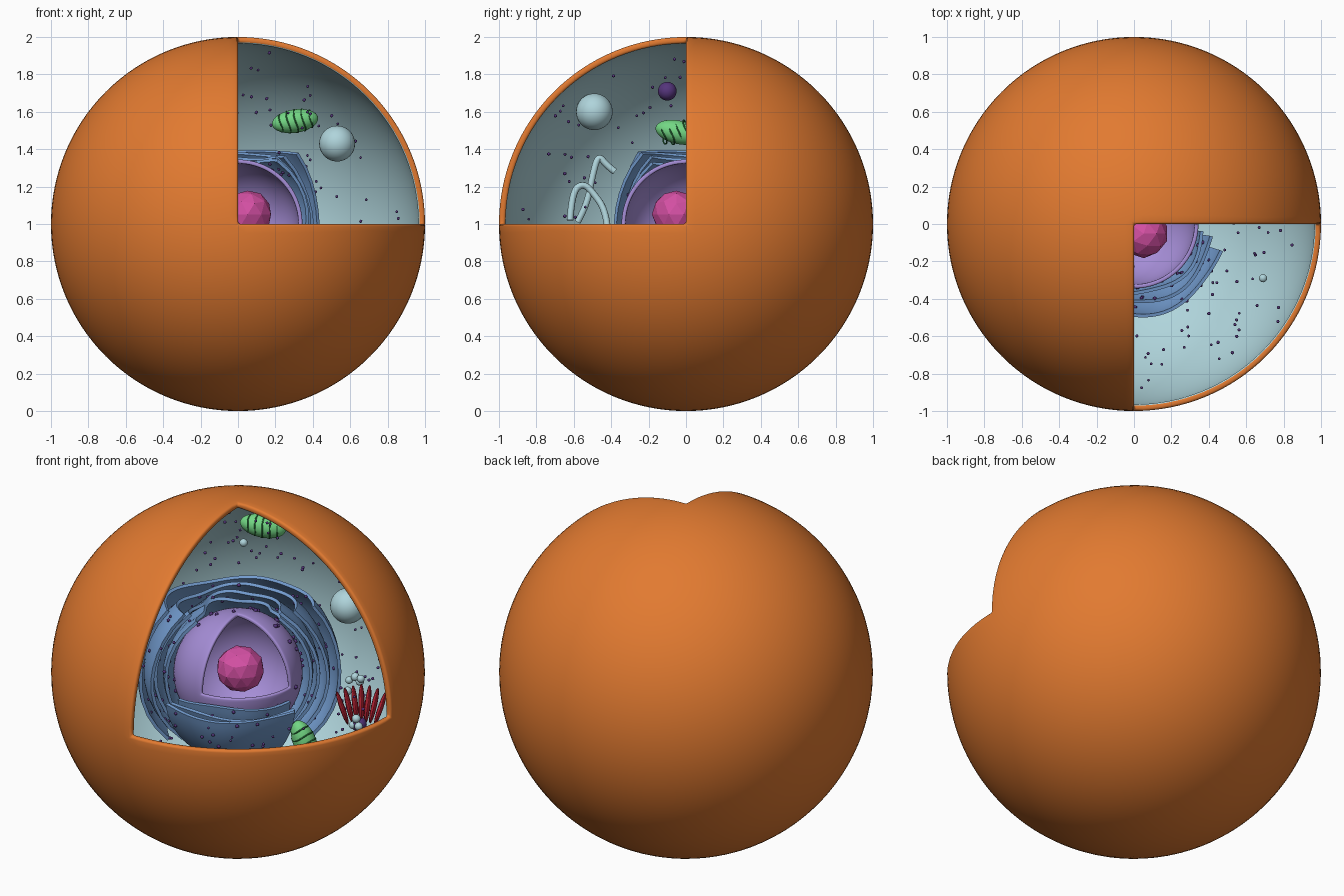
import bpy, bmesh, math, random
from mathutils import Vector, Matrix, Euler

if "Cube" in bpy.data.objects:
    bpy.data.objects.remove(bpy.data.objects["Cube"])

random.seed(4)
C = Vector((0, 0, 1))  # centre of the cell


def mat(name, rgb):
    m = bpy.data.materials.new(name)
    m.diffuse_color = (*rgb, 1)
    m.use_nodes = True
    m.node_tree.nodes["Principled BSDF"].inputs["Base Color"].default_value = m.diffuse_color
    return m


ORANGE = mat("orange membrane", (0.76, 0.195, 0.03))
PALE = mat("pale blue", (0.43, 0.66, 0.71))
PURPLE = mat("lilac", (0.38, 0.27, 0.68))
PINK = mat("pink", (0.66, 0.08, 0.37))
BLUE = mat("sheet blue", (0.17, 0.33, 0.62))
GREEN = mat("green", (0.17, 0.68, 0.23))
DARK_GREEN = mat("dark green", (0.03, 0.22, 0.06))
RED = mat("red", (0.58, 0.02, 0.04))
VIOLET = mat("dark violet", (0.09, 0.035, 0.2))


def finish(name, bm, mats, smooth=True, mods=(), loc=(0, 0, 0), rot=(0, 0, 0)):
    me = bpy.data.meshes.new(name)
    bm.to_mesh(me)
    bm.free()
    ob = bpy.data.objects.new(name, me)
    bpy.context.collection.objects.link(ob)
    ob.location, ob.rotation_euler = loc, rot
    for m in mats:
        me.materials.append(m)
    bpy.context.view_layer.objects.active = ob
    for o in bpy.context.selected_objects:
        o.select_set(False)
    ob.select_set(True)
    for kind, props in mods:
        md = ob.modifiers.new(kind.title(), kind)
        for k, v in props.items():
            setattr(md, k, v)
        bpy.ops.object.modifier_apply(modifier=md.name)
    if smooth:
        bpy.ops.object.shade_smooth_by_angle(angle=math.radians(50))
    return ob


def in_opening(p):
    return p.x > 0 and p.y < 0 and p.z > 0


def cut_shell(name, r, thick, round_, cuts, mats):
    """Hollow sphere with one octant removed and a rounded rim."""
    bm = bmesh.new()
    bmesh.ops.create_cube(bm, size=2)
    bmesh.ops.subdivide_edges(bm, edges=bm.edges[:], cuts=cuts, use_grid_fill=True)
    for v in bm.verts:
        v.co = Vector([math.tan(c * math.pi / 4) for c in v.co]).normalized() * r
    gone = [f for f in bm.faces if in_opening(f.calc_center_median())]
    bmesh.ops.delete(bm, geom=gone, context='FACES')
    finish(name, bm, mats, mods=[
        ('SOLIDIFY', dict(thickness=thick, offset=-1, material_offset=len(mats) - 1)),
        ('BEVEL', dict(width=round_, segments=3, limit_method='ANGLE',
                       angle_limit=math.radians(50), use_clamp_overlap=False))], loc=C)


def ball(name, p, r, m, scale=(1, 1, 1)):
    bm = bmesh.new()
    bmesh.ops.create_uvsphere(bm, u_segments=32, v_segments=16, radius=r)
    bmesh.ops.scale(bm, vec=scale, verts=bm.verts)
    return finish(name, bm, [m], loc=p)


def dots(name, points, r, m, sub=1):
    bm = bmesh.new()
    for p in points:
        bmesh.ops.create_icosphere(bm, subdivisions=sub, radius=r * random.uniform(0.85, 1.15),
                                   matrix=Matrix.Translation(p))
    finish(name, bm, [m], loc=C)


def tube(name, pts, r, m):
    cu = bpy.data.curves.new(name, 'CURVE')
    cu.dimensions = '3D'
    cu.bevel_depth, cu.bevel_resolution, cu.use_fill_caps = r, 3, True
    sp = cu.splines.new('NURBS')
    sp.points.add(len(pts) - 1)
    for q, p in zip(sp.points, pts):
        q.co = (*p, 1)
    sp.use_endpoint_u, sp.order_u = True, 3
    cu.materials.append(m)
    bpy.context.collection.objects.link(bpy.data.objects.new(name, cu))


# Outer membrane, nucleus and faceted nucleolus
cut_shell("cell_membrane", 1.0, 0.035, 0.013, 31, [ORANGE, PALE])
cut_shell("nucleus", 0.345, 0.022, 0.008, 23, [PURPLE])
bm = bmesh.new()
bmesh.ops.create_icosphere(bm, subdivisions=2, radius=0.128)
for v in bm.verts:
    v.co *= random.uniform(0.97, 1.03)
finish("nucleolus", bm, [PINK], smooth=False, loc=(0.052, -0.052, 1.052))


# Folded sheets wrapped round the nucleus
def sheet_point(r, az, z, phase):
    a = math.radians(az)
    rr = r + 0.011 * math.sin(5 * a + phase) + 0.006 * math.sin(9 * z + phase)
    h = math.sqrt(max(rr * rr - z * z, 0.01))
    return Vector((h * math.cos(a), h * math.sin(a), z + 0.01 * math.sin(3 * a + phase)))


def sheet(name, r, az0, az1, z0, z1, phase):
    bm = bmesh.new()
    nu, nv = 48, 10
    rows = [[bm.verts.new(sheet_point(r, az0 + (az1 - az0) * i / nu, z0 + (z1 - z0) * j / nv, phase))
             for j in range(nv + 1)] for i in range(nu + 1)]
    for i in range(nu):
        for j in range(nv):
            bm.faces.new((rows[i][j], rows[i + 1][j], rows[i + 1][j + 1], rows[i][j + 1]))
    finish(name, bm, [BLUE], mods=[('SOLIDIFY', dict(thickness=0.018, offset=0))], loc=C)


SHEETS = [(0.39, 22, 232, -0.30, 0.33), (0.435, 28, 226, -0.34, 0.355),
          (0.485, 34, 232, -0.36, 0.37), (0.54, 38, 222, -0.38, 0.38),
          (0.385, -110, -6, -0.33, -0.05), (0.435, -112, -9, -0.35, -0.08),
          (0.487, -108, -17, -0.37, -0.06)]
on_sheets = []
for i, s in enumerate(SHEETS):
    sheet(f"folded_sheet_{i + 1}", *s, i * 1.3)
    for _ in range(60 if i < 4 else 35):
        az, z = random.uniform(s[1], s[2]), random.uniform(s[3], s[4])
        on_sheets.append(sheet_point(s[0] + random.choice((-0.011, 0.011)), az, z, i * 1.3))
dots("sheet_granules", on_sheets, 0.010, VIOLET)


# Granules on the nucleus and loose in the cell
def scatter(n, lo, hi):
    out = []
    while len(out) < n:
        d = Vector([random.gauss(0, 1) for _ in range(3)]).normalized()
        if not in_opening(d):
            out.append(d * random.uniform(lo, hi))
    return out


dots("nucleus_pores", scatter(60, 0.346, 0.35), 0.012, VIOLET)
dots("loose_granules", scatter(290, 0.62, 0.94), 0.009, VIOLET)


# Ridged green capsules
def capsule(name, loc, rot):
    ball(name, loc, 0.125, GREEN, (1, 0.5, 0.5)).rotation_euler = rot
    M = Matrix.Translation(loc) @ Euler(rot).to_matrix().to_4x4()
    for k in range(5):
        x = -0.08 + 0.04 * k
        h = 0.0625 * math.sqrt(1 - (x / 0.125) ** 2)
        pts = []
        for j in range(17):
            a = 2 * math.pi * j / 16
            xx = x + 0.008 * math.sin(2 * a)
            pts.append(M @ Vector((xx, h * math.cos(a), h * math.sin(a))))
        tube(f"{name}_ridge_{k + 1}", pts, 0.004, DARK_GREEN)


capsule("green_capsule_back", (0.305, 0.6, 1.55), (0.3, -0.15, 0.1))
capsule("green_capsule_left", (-0.68, -0.04, 1.49), (0, -0.2, math.pi / 2 + 0.05))
bpy.data.objects["green_capsule_left"].rotation_euler = (0, 0.22, math.pi / 2)
capsule("green_capsule_upper", (-0.25, 0.59, 1.57), (0, 0.2, 0.55))
capsule("green_capsule_lower", (0.33, 0.15, 0.62), (0, 1.2, 0.4))

# Large vesicles
ball("vesicle_right", (0.53, 0.27, 1.43), 0.096, PALE)
ball("vesicle_left", (-0.4, -0.49, 1.6), 0.098, PALE)
ball("violet_body_left", (-0.52, -0.1, 1.71), 0.05, VIOLET)
ball("violet_body_right", (0.65, 0.2, 0.79), 0.042, VIOLET)

# Red stack of curved discs
across = Vector((0.82, 0.57, 0))
for i in range(7):
    t = i - 3
    d = ball(f"red_disc_{i + 1}", Vector((0.61, 0.28, 0.87)) + across * 0.034 * t
             + Vector((0, 0, -0.003 * t * t)), 0.11 - 0.004 * abs(t), RED, (0.15, 1, 0.95))
    d.rotation_euler = (0, 0.1 * t, math.radians(35) - 0.05 * t)

# Small vesicles
dots("small_vesicles", [Vector(p) for p in (
    (0.5, 0.38, -0.04), (0.53, 0.38, -0.06), (0.46, 0.38, -0.07), (0.55, 0.36, -0.03),
    (0.47, 0.35, -0.12), (0.66, 0.16, -0.16), (0.69, 0.14, -0.19), (0.63, 0.17, -0.21),
    (0.69, -0.29, -0.5), (-0.3, 0.48, 0.5))], 0.023, PALE, 3)

# Looping tubules
tube("tubule_low", [(-0.42, -0.62, 1.02), (-0.44, -0.61, 1.17), (-0.46, -0.55, 1.22),
                    (-0.46, -0.49, 1.16), (-0.44, -0.43, 1.07), (-0.42, -0.42, 0.98)], 0.018, PALE)
tube("tubule_high", [(-0.46, -0.58, 1.01), (-0.46, -0.53, 1.1), (-0.48, -0.5, 1.26),
                     (-0.5, -0.47, 1.37), (-0.5, -0.42, 1.31), (-0.5, -0.38, 1.28)], 0.018, PALE)
